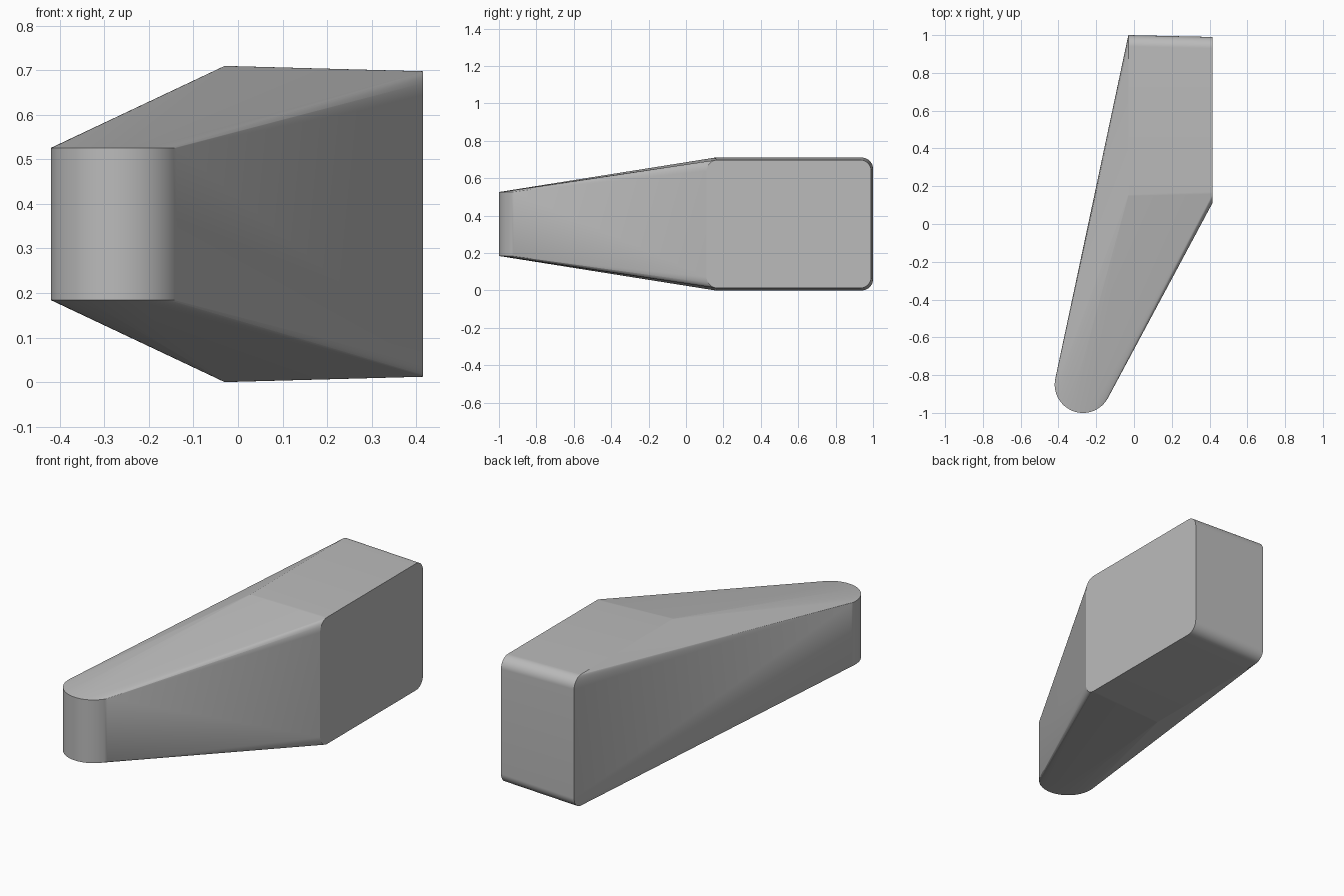
import bpy
import bmesh
import math

cube = bpy.data.objects.get("Cube")
if cube:
    bpy.data.objects.remove(cube, do_unlink=True)

MID = 0.355        # height of the symmetry plane
CORNER = 0.06      # corner radius of the side plates
STEPS = 16         # segments per quarter turn


def circle(cx, cy, radius, start, end, steps):
    """Points along an arc, angles in degrees."""
    angles = [math.radians(start + (end - start) * i / steps) for i in range(steps + 1)]
    return [(cx + radius * math.cos(a), cy + radius * math.sin(a)) for a in angles]


def rounded_plate(x, front, back, half_height):
    """Rounded rectangle standing in the plane of the given x."""
    points = []
    top = half_height - CORNER
    for cy, start, end in ((back - CORNER, 0, 90), (front + CORNER, 90, 180)):
        for y, z in circle(cy, top, CORNER, start, end, STEPS):
            points += [(x, y, MID + z), (x, y, MID - z)]
    return points


def rounded_tip(cx, cy, radius, half_height):
    """Upright cylinder at the narrow end."""
    points = []
    for x, y in circle(cx, cy, radius, 0, 360 - 360 / 64, 63):
        points += [(x, y, MID + half_height), (x, y, MID - half_height)]
    return points


# Body: skin stretched over the narrow tip and two rounded side plates
outline = rounded_tip(-0.27, -0.85, 0.15, 0.171)
outline += rounded_plate(-0.03, 0.10, 1.0, 0.355)
outline += rounded_plate(0.415, 0.11, 0.99, 0.343)

bm = bmesh.new()
for point in outline:
    bm.verts.new(point)
hull = bmesh.ops.convex_hull(bm, input=bm.verts)
loose = {v for v in hull["geom_interior"] + hull["geom_unused"]
         if isinstance(v, bmesh.types.BMVert) and not v.link_faces}
bmesh.ops.delete(bm, geom=list(loose), context="VERTS")
bmesh.ops.dissolve_limit(bm, angle_limit=math.radians(0.2),
                         verts=bm.verts, edges=bm.edges)
bmesh.ops.recalc_face_normals(bm, faces=bm.faces)

mesh = bpy.data.meshes.new("tapered_body")
bm.to_mesh(mesh)
bm.free()
body = bpy.data.objects.new("tapered_body", mesh)
bpy.context.collection.objects.link(body)

# Plain grey finish
grey = bpy.data.materials.new("light_grey")
grey.use_nodes = True
colour = (0.5, 0.5, 0.5, 1)
grey.diffuse_color = colour
grey.node_tree.nodes["Principled BSDF"].inputs["Base Color"].default_value = colour
mesh.materials.append(grey)

# Smooth the rounded edges, keep the creases crisp
bpy.ops.object.select_all(action="DESELECT")
body.select_set(True)
bpy.context.view_layer.objects.active = body
bpy.ops.object.shade_smooth_by_angle(angle=math.radians(8))
